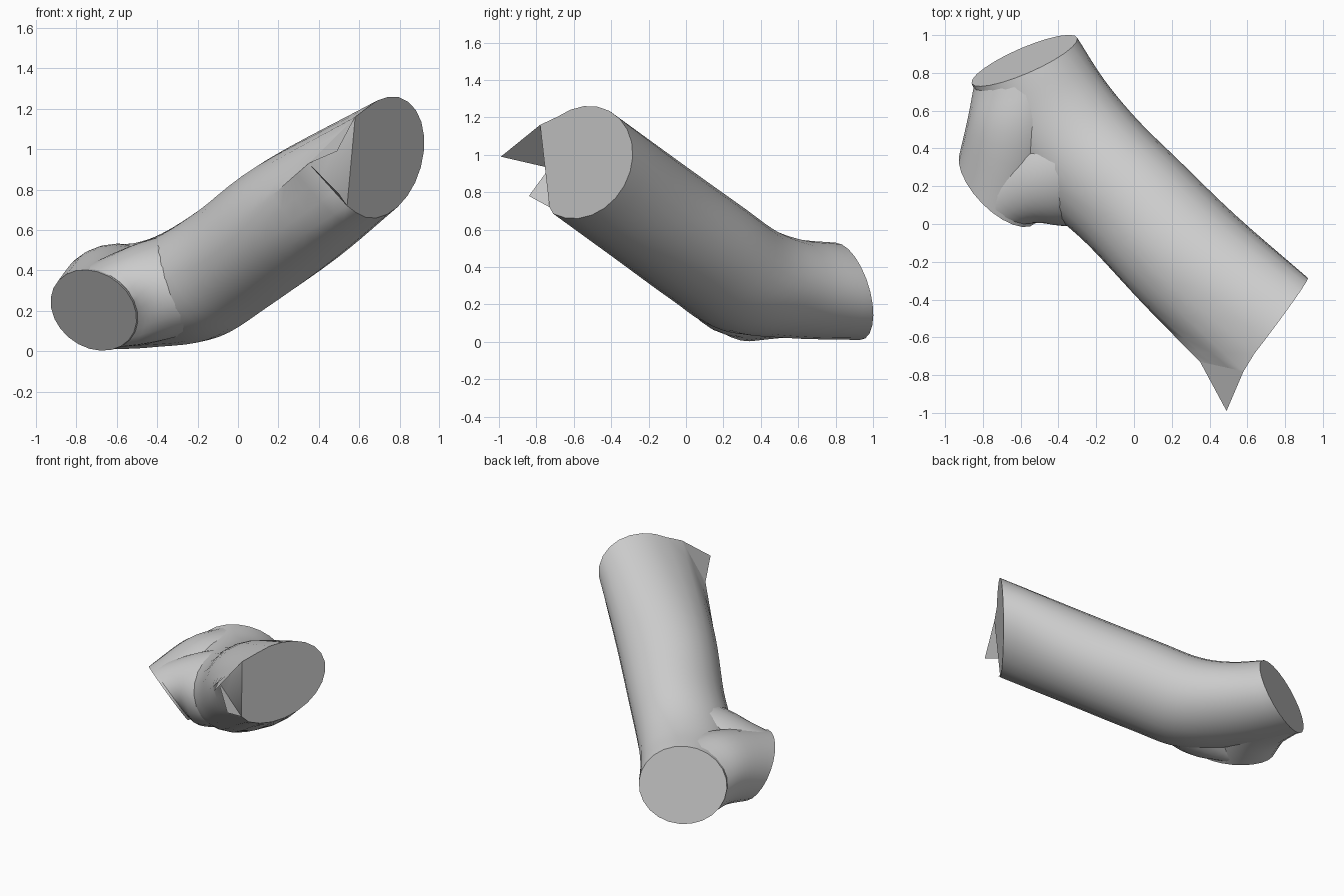
import bpy, bmesh, math
from mathutils import Vector as V

if "Cube" in bpy.data.objects:
    bpy.data.objects.remove(bpy.data.objects["Cube"])

grey = bpy.data.materials.new("plain grey")
grey.use_nodes = True
COL = (0.6, 0.6, 0.6, 1)
grey.diffuse_color = COL
grey.node_tree.nodes["Principled BSDF"].inputs["Base Color"].default_value = COL

N, STEPS = 24, 5
# ragged corner of the upper opening
TOP, NOTCH, LOW = V((.58, -.78, 1.16)), V((.35, -.73, .93)), V((.54, -.73, .72))


def ring(c, u, v):
    """Elliptical section from a centre and two half axes."""
    c, u, v = V(c), V(u), V(v)
    return [c + u * math.cos(2 * math.pi * i / N) + v * math.sin(2 * math.pi * i / N)
            for i in range(N)]


def spline(a, b, c, d, t):
    return 0.5 * (2 * b + (c - a) * t + (2 * a - 5 * b + 4 * c - d) * t * t
                  + (3 * b - a - 3 * c + d) * t ** 3)


def finish(name, bm, smooth=True):
    bmesh.ops.recalc_face_normals(bm, faces=bm.faces)
    me = bpy.data.meshes.new(name)
    bm.to_mesh(me)
    bm.free()
    ob = bpy.data.objects.new(name, me)
    bpy.context.collection.objects.link(ob)
    me.materials.append(grey)
    if smooth:
        bpy.ops.object.select_all(action='DESELECT')
        ob.select_set(True)
        bpy.context.view_layer.objects.active = ob
        bpy.ops.object.shade_smooth_by_angle(angle=math.radians(35))


def loft(name, rings, split_start=False):
    """Smooth skin through the rings with flat caps."""
    rows = []
    ext = [[2 * p - q for p, q in zip(rings[0], rings[1])]] + rings \
        + [[2 * p - q for p, q in zip(rings[-1], rings[-2])]]
    for k in range(1, len(rings)):
        for s in range(STEPS):
            rows.append([spline(*[ext[k + j][i] for j in (-1, 0, 1, 2)], s / STEPS)
                         for i in range(N)])
    rows.append(rings[-1])
    bm = bmesh.new()
    vs = [[bm.verts.new(p) for p in r] for r in rows]
    for a, b in zip(vs, vs[1:]):
        for i in range(N):
            j = (i + 1) % N
            bm.faces.new((a[i], a[j], b[j], b[i]))
    bm.faces.new(vs[-1])
    if split_start:
        # flat part of the cap, then the folded-back corner
        bm.faces.new(vs[0][15:] + vs[0][:10])
        bm.faces.new(vs[0][9:16])
    else:
        bm.faces.new(vs[0])
    finish(name, bm)


# upper opening, with its front corner pulled back to the notch
upper = ring((.715, -.56, .96), (.205, .275, .03), (.03, .015, .30))
for k in range(4):
    upper[9 + k] = TOP.lerp(NOTCH, k / 3)
    upper[12 + k] = NOTCH.lerp(LOW, k / 3)

# main bent tube
SV = (-.095, .09, .268)
loft("main_tube", [
    upper,
    ring((.30, -.195, .695), (.245, .235, .02), SV),
    ring((0, .11, .475), (.237, .227, .03), SV),
    ring((-.22, .32, .335), (.24, .23, .02), (-.07, .07, .277)),
    ring((-.42, .57, .285), (.265, .19, 0), (0, .02, .265)),
    ring((-.58, .865, .27), (.28, .12, 0), (.02, -.065, .26)),
], True)

# short limb running from the front opening into the back opening
loft("side_branch", [
    ring((-.715, .20, .203), (-.21, .165, .01), (-.035, -.14, .2)),
    ring((-.61, .53, .275), (-.27, .03, 0), (-.01, -.06, .25)),
    ring((-.575, .85, .27), (-.272, -.116, 0), (.02, -.063, .252)),
])

# web that blends the limb into the main tube
loft("branch_web", [
    ring((-.705, .212, .21), (-.206, .162, .01), (-.034, -.137, .196)),
    ring((-.48, .24, .28), (-.10, .25, 0), (-.05, -.02, .24)),
    ring((-.20, .27, .36), (-.12, .27, .03), (-.06, 0, .24)),
])

# pointed flaps at the ragged corner
bm = bmesh.new()
for tri in ((TOP, V((.49, -.99, .99)), NOTCH), (NOTCH, V((.50, -.84, .78)), LOW)):
    bm.faces.new([bm.verts.new(p) for p in tri])
finish("torn_flaps", bm, False)
